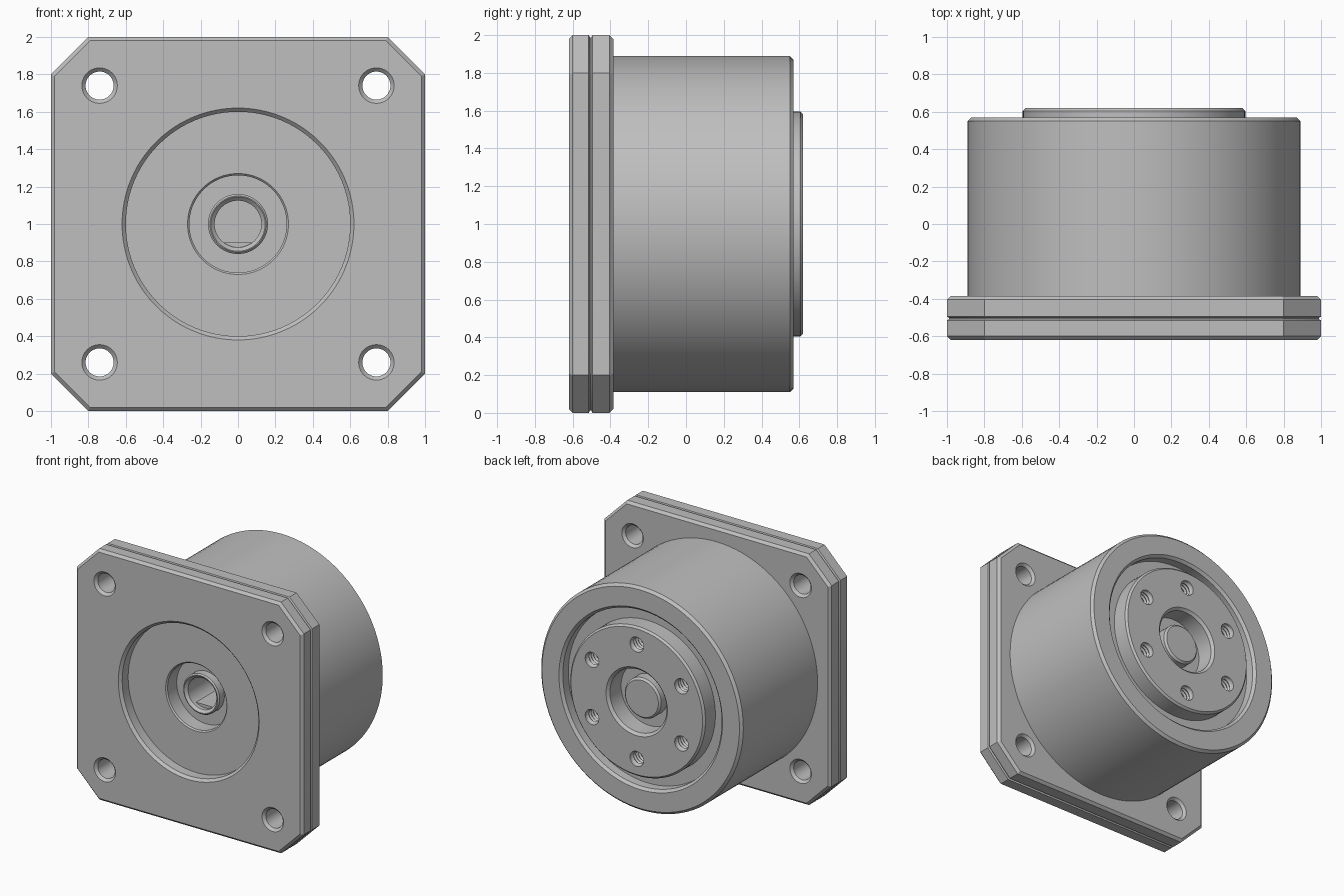
import bpy, bmesh, math

cube = bpy.data.objects.get("Cube")
if cube:
    bpy.data.objects.remove(cube)

AXIS_Z = 1.0

grey = bpy.data.materials.new("machined grey")
grey.use_nodes = True
colour = (0.52, 0.52, 0.52, 1)
grey.diffuse_color = colour
grey.node_tree.nodes["Principled BSDF"].inputs["Base Color"].default_value = colour


def skin(bm, rings):
    """Bridge successive vertex rings and cap open ends."""
    for a, b in zip(rings, rings[1:]):
        n = max(len(a), len(b))
        for i in range(n):
            j = (i + 1) % n
            if len(a) == 1:
                bm.faces.new((a[0], b[i], b[j]))
            elif len(b) == 1:
                bm.faces.new((a[i], b[0], a[j]))
            else:
                bm.faces.new((a[i], b[i], b[j], a[j]))
    for ring in (rings[0], rings[-1]):
        if len(ring) > 2:
            bm.faces.new(ring)


def lathe(bm, profile, x=0, z=AXIS_Z, sides=96):
    """Turn a (radius, y) profile about an axis parallel to y."""
    rings = []
    for r, y in profile:
        if r == 0:
            rings.append([bm.verts.new((x, y, z))])
            continue
        turns = [math.tau * i / sides for i in range(sides)]
        rings.append([bm.verts.new((x + r * math.cos(t), y, z + r * math.sin(t))) for t in turns])
    skin(bm, rings)


def finish(name, bm):
    bmesh.ops.recalc_face_normals(bm, faces=bm.faces)
    mesh = bpy.data.meshes.new(name)
    bm.to_mesh(mesh)
    bm.free()
    mesh.materials.append(grey)
    ob = bpy.data.objects.new(name, mesh)
    bpy.context.collection.objects.link(ob)
    return ob


def activate(ob):
    bpy.ops.object.select_all(action="DESELECT")
    ob.select_set(True)
    bpy.context.view_layer.objects.active = ob


def smooth(ob):
    activate(ob)
    bpy.ops.object.shade_smooth_by_angle(angle=math.radians(25))


def cut(ob, cutter):
    mod = ob.modifiers.new("cut", "BOOLEAN")
    mod.operation = "DIFFERENCE"
    mod.solver = "EXACT"
    mod.object = cutter
    activate(ob)
    bpy.ops.object.modifier_apply(modifier=mod.name)
    bpy.data.objects.remove(cutter)


# Mounting flange: two chamfered octagonal plates with a fine seam between
def octagon(bm, y, inset):
    h, s = 1 - inset, 0.8 - 0.414 * inset
    pts = [(h, -s), (h, s), (s, h), (-s, h), (-h, s), (-h, -s), (-s, -h), (s, -h)]
    return [bm.verts.new((x, y, AXIS_Z + z)) for x, z in pts]


bm = bmesh.new()
sections = [(-0.62, 0.02), (-0.6, 0), (-0.515, 0), (-0.508, 0.012),
            (-0.502, 0.012), (-0.495, 0), (-0.405, 0), (-0.385, 0.02)]
skin(bm, [octagon(bm, y, i) for y, i in sections])
flange = finish("mounting_flange", bm)

# Pilot recess, shaft pocket and corner bolt holes
bm = bmesh.new()
lathe(bm, [(0, -0.7), (0.62, -0.7), (0.62, -0.62), (0.6, -0.6), (0.6, -0.525),
           (0.27, -0.525), (0.26, -0.515), (0.26, -0.3), (0, -0.3)])
for sx in (-1, 1):
    for sz in (-1, 1):
        lathe(bm, [(0, -0.7), (0.095, -0.7), (0.095, -0.62), (0.075, -0.6), (0.075, -0.405),
                   (0.095, -0.385), (0.095, -0.3), (0, -0.3)],
              sx * 0.74, AXIS_Z + sz * 0.74, 40)
cut(flange, finish("flange_cutter", bm))
smooth(flange)

# Round housing with the bored input hub in front and a stepped recess behind
bm = bmesh.new()
lathe(bm, [(0, -0.1), (0.125, -0.1), (0.125, -0.45), (0.145, -0.47), (0.15, -0.47), (0.16, -0.46),
           (0.16, -0.4), (0.89, -0.4), (0.89, 0.55), (0.87, 0.57), (0.72, 0.57),
           (0.7, 0.55), (0.7, 0.48), (0.55, 0.48), (0.55, 0.28), (0, 0.28)])
smooth(finish("gear_housing", bm))

# Flat inside the input bore
bm = bmesh.new()
bmesh.ops.create_cube(bm, size=1)
for v in bm.verts:
    v.co = (v.co.x * 0.15, -0.26 + v.co.y * 0.32, 0.885 + v.co.z * 0.03)
finish("input_bore_flat", bm)

# Output disc with a centre pocket and hub
bm = bmesh.new()
lathe(bm, [(0, 0.25), (0.595, 0.25), (0.595, 0.605), (0.58, 0.62), (0.27, 0.62), (0.25, 0.6),
           (0.25, 0.46), (0.16, 0.46), (0.16, 0.54), (0.145, 0.555), (0, 0.555)])
disc = finish("output_disc", bm)

# Six threaded holes in the output disc
thread = [(0, 0.4), (0.048, 0.4)]
for i in range(7):
    y = 0.42 + i * 0.028
    thread += [(0.048, y), (0.058, y + 0.014)]
thread += [(0.06, 0.62), (0.06, 0.7), (0, 0.7)]
bm = bmesh.new()
for k in range(6):
    a = math.radians(90 + 60 * k)
    lathe(bm, thread, 0.455 * math.cos(a), AXIS_Z + 0.455 * math.sin(a), 32)
cut(disc, finish("thread_cutter", bm))
smooth(disc)
